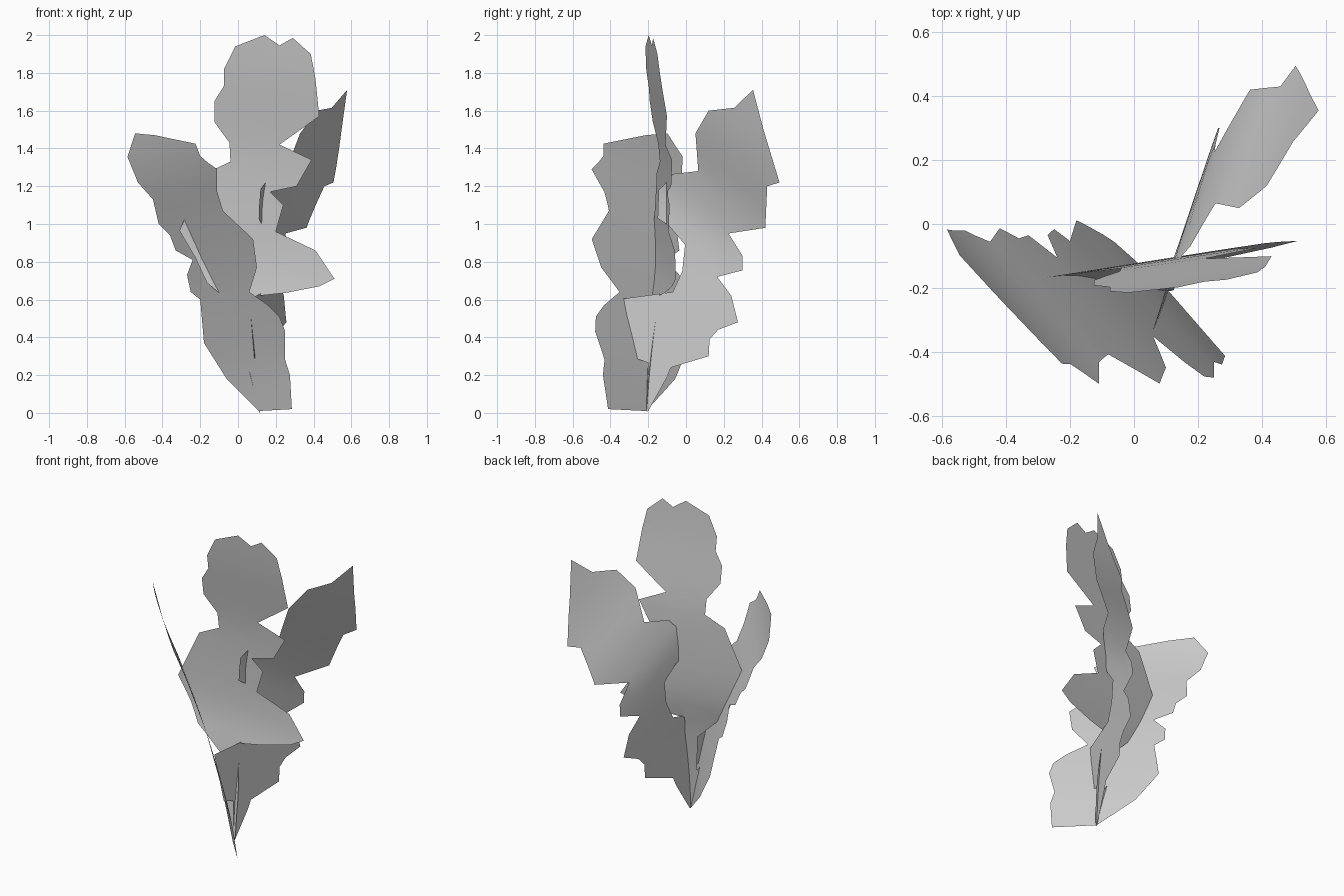
import bpy, bmesh, math
from mathutils import Vector


def curve(points, q):
    """Smooth bend profile through (position, offset) points."""
    n = len(points)
    q = min(max(q, points[0][0]), points[-1][0])
    i = 0
    while i < n - 2 and q > points[i + 1][0]:
        i += 1

    def slope(k):
        a, b = points[max(k - 1, 0)], points[min(k + 1, n - 1)]
        return (b[1] - a[1]) / (b[0] - a[0])
    (x0, y0), (x1, y1) = points[i], points[i + 1]
    h = x1 - x0
    u = (q - x0) / h
    return (y0 * (1 + 2 * u) * (1 - u) ** 2 + y1 * u * u * (3 - 2 * u)
            + h * slope(i) * u * (1 - u) ** 2 + h * slope(i + 1) * u * u * (u - 1))


def leaf(name, outline, axis, w, n, tilt, bend):
    """Cut a flat leaf silhouette (axis, z), then bend it along direction n."""
    bm = bmesh.new()
    bm.faces.new([bm.verts.new((a, 0, z)) for a, z in outline])
    for direction, lo in ((Vector((0, 0, 1)), 0.0), (Vector((1, 0, 0)), -0.6)):
        for k in range(1, 21):
            bmesh.ops.bisect_plane(bm, geom=bm.verts[:] + bm.edges[:] + bm.faces[:],
                                   plane_co=direction * (lo + 0.1 * k + 0.003), plane_no=direction)
    bmesh.ops.triangulate(bm, faces=bm.faces[:])
    for v in bm.verts:
        a, z, g = v.co.x, v.co.z, 0.0
        for _ in range(12):
            t = (a - g * n[axis]) / w[axis]
            g = curve(bend, z + tilt * t)
        v.co = (t * w[0] + g * n[0], t * w[1] + g * n[1], z)
    mesh = bpy.data.meshes.new(name)
    bm.to_mesh(mesh)
    bm.free()
    mesh.polygons.foreach_set("use_smooth", [True] * len(mesh.polygons))
    ob = bpy.data.objects.new(name, mesh)
    bpy.context.collection.objects.link(ob)
    return ob


# Front left leaf, outline in x-z
leaf("left_leaf", [
    (.11, .01), (.285, .02), (.275, .2), (.25, .28), (.25, .43), (.22, .51), (.16, .57), (.06, .64),
    (.1, .77), (.08, .92), (-.08, 1.07), (-.11, 1.17), (-.11, 1.29), (-.16, 1.325), (-.2, 1.36),
    (-.225, 1.425), (-.44, 1.47), (-.545, 1.48), (-.585, 1.355), (-.53, 1.22), (-.45, 1.13),
    (-.42, 1.0), (-.36, .94), (-.33, .86), (-.24, .81), (-.27, .73), (-.25, .64), (-.2, .6),
    (-.18, .37), (-.06, .18)],
    0, (.643, -.766), (.766, .643), -.17,
    [(-.1, -.042), (.18, -.083), (.35, -.12), (.7, -.212), (1.03, -.325), (1.25, -.41),
     (1.4, -.455), (1.55, -.485)])

# Tall middle leaf, outline in x-z
leaf("middle_leaf", [
    (.115, 0), (.125, .04), (.13, .3), (.11, .62), (.25, .635), (.43, .67), (.47, .69), (.51, .71),
    (.41, .86), (.2, .96), (.24, 1.1), (.17, 1.17), (.31, 1.2), (.39, 1.34), (.22, 1.42), (.43, 1.57),
    (.41, 1.77), (.385, 1.9), (.29, 1.985), (.22, 1.945), (.14, 2.0), (-.015, 1.94), (-.075, 1.82),
    (-.075, 1.73), (-.125, 1.65), (-.125, 1.54), (-.045, 1.43), (-.04, 1.33), (-.17, 1.27),
    (-.24, 1.12), (-.31, .965), (-.225, .82), (-.165, .69), (-.1, .635), (.04, .5), (.06, .27),
    (.04, .3)],
    0, (.988, .156), (-.156, .988), .1,
    [(0, -.226), (.27, -.206), (.6, -.163), (.7, -.142), (.8, -.128), (1.0, -.122), (1.35, -.132),
     (1.6, -.165), (1.8, -.195), (2.02, -.218)])

# Back right leaf, outline in y-z
leaf("right_leaf", [
    (-.21, .005), (-.2, .01), (-.1, .19), (-.08, .24), (.12, .3), (.125, .39), (.17, .44), (.275, .48),
    (.24, .62), (.165, .72), (.3, .755), (.3, .83), (.225, .95), (.42, .98), (.43, 1.2), (.495, 1.22),
    (.41, 1.5), (.355, 1.71), (.255, 1.615), (.12, 1.6), (.05, 1.48), (.065, 1.28), (-.07, 1.265),
    (-.09, 1.235), (-.145, 1.18), (-.15, 1.03), (-.09, .99), (-.005, .89), (-.02, .75), (-.07, .64),
    (-.33, .605), (-.27, .29), (-.2, .265)],
    1, (.32, .947), (.947, -.32), .7,
    [(-.2, .175), (.3, .165), (.9, .152), (1.1, .158), (1.2, .176), (1.39, .224), (1.6, .3),
     (1.8, .363), (2.1, .44)])
